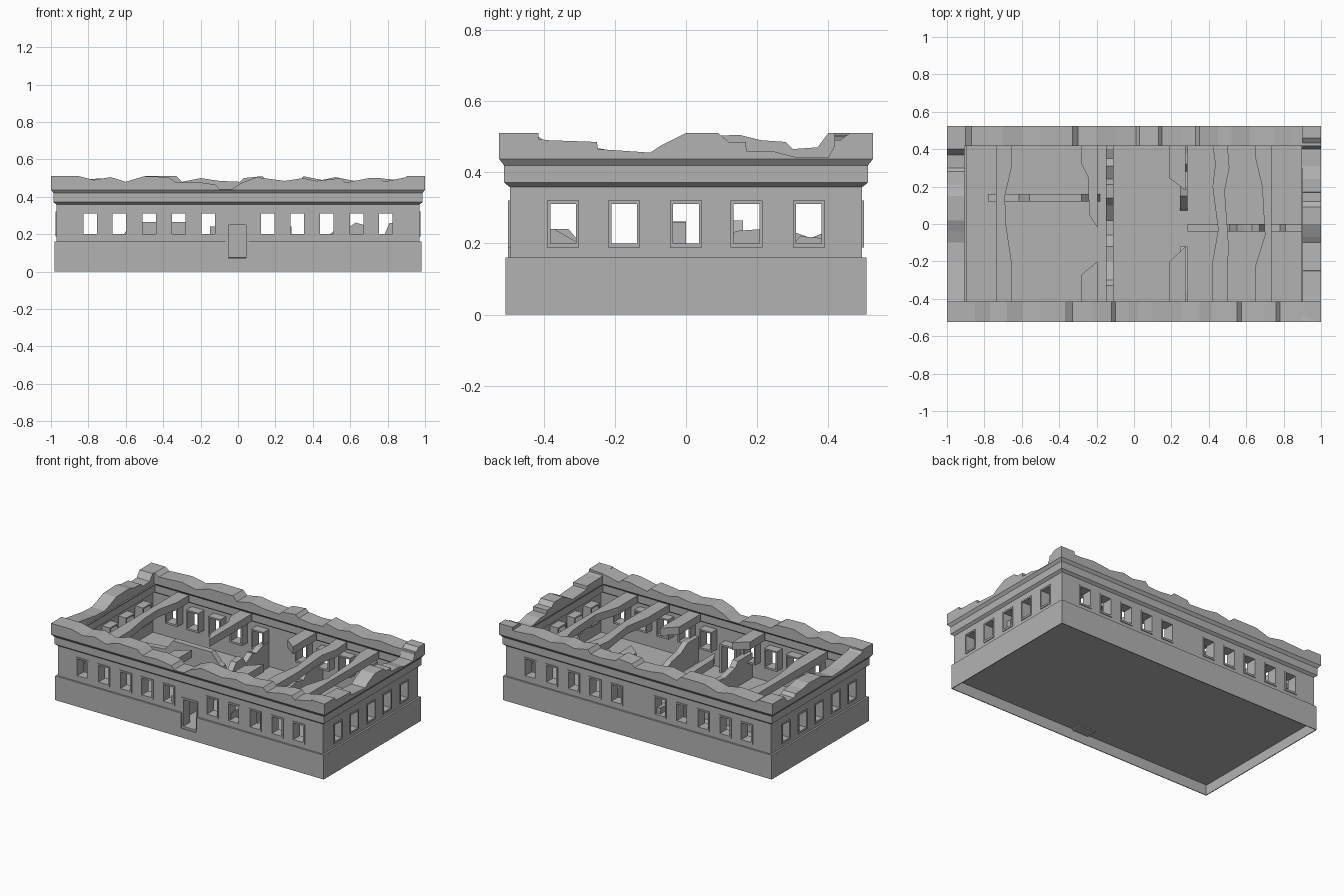
import bpy, bmesh

if "Cube" in bpy.data.objects:
    bpy.data.objects.remove(bpy.data.objects["Cube"])

HX, HY = 0.97, 0.495      # half size of the wall line
stone = bpy.data.materials.new("stone")
stone.diffuse_color = (.45, .45, .45, 1)
stone.use_nodes = True
stone.node_tree.nodes["Principled BSDF"].inputs["Base Color"].default_value = stone.diffuse_color


def finish(name, bm):
    bmesh.ops.recalc_face_normals(bm, faces=bm.faces)
    me = bpy.data.meshes.new(name)
    bm.to_mesh(me)
    bm.free()
    me.materials.append(stone)
    ob = bpy.data.objects.new(name, me)
    bpy.context.collection.objects.link(ob)
    return ob


def place(axis, u, v, w):
    return {'x': (w, u, v), 'y': (u, w, v), 'z': (u, v, w)}[axis]


def add_prism(bm, pts, axis, a, b):
    """Extrude a 2D outline along an axis from a to b."""
    lo = [bm.verts.new(place(axis, u, v, a)) for u, v in pts]
    hi = [bm.verts.new(place(axis, u, v, b)) for u, v in pts]
    bm.faces.new(lo)
    bm.faces.new(hi[::-1])
    for i in range(len(pts)):
        j = (i + 1) % len(pts)
        bm.faces.new((lo[i], lo[j], hi[j], hi[i]))


def prism(name, pts, axis, a, b):
    bm = bmesh.new()
    add_prism(bm, pts, axis, a, b)
    return finish(name, bm)


def rect(u0, u1, v0, v1):
    return [(u0, v0), (u1, v0), (u1, v1), (u0, v1)]


def loft(bm, loops):
    """Closed tube of quads through a closed series of loops."""
    rows = [[bm.verts.new(p) for p in lp] for lp in loops]
    for k in range(len(rows)):
        a, b = rows[k], rows[(k + 1) % len(rows)]
        for i in range(4):
            j = (i + 1) % 4
            bm.faces.new((a[i], a[j], b[j], b[i]))


def frame(name, axis, a, b, outer, inner):
    """Rectangular frame with a through hole."""
    bm = bmesh.new()
    loft(bm, [[place(axis, u, v, w) for u, v in rect(*r)]
              for r, w in ((outer, a), (outer, b), (inner, b), (inner, a))])
    return finish(name, bm)


# Outer walls: base, wall and cornice swept round the footprint
section = [(.012, 0), (.012, .16), (0, .16), (0, .358), (.016, .371), (.016, .419),
           (.03, .437), (-.075, .437), (-.057, .419), (-.057, .371), (-.04, .358),
           (-.008, .358), (-.008, .075), (.007, .07), (.007, 0)]
bm = bmesh.new()
loft(bm, [[(x, y, z) for x, y in rect(-HX - d, HX + d, -HY - d, HY + d)] for d, z in section])
walls = finish("walls", bm)

# Window and door openings, with box frames through the walls
openings = []   # axis, side, half size of wall, outer rect, inner rect
for s in (-1, 1):
    for m in (-1, 1):
        for c in (.16, .318, .475, .634, .79):
            openings.append(('y', s, HY, (m*c-.045, m*c+.045, .188, .32), (m*c-.036, m*c+.036, .2, .31)))
    for c in (-.345, -.174, 0, .17, .345):
        openings.append(('x', s, HX, (c-.045, c+.045, .188, .32), (c-.036, c+.036, .2, .31)))
openings.append(('y', -1, HY, (-.063, .055, .058, .262), (-.05, .042, .073, .25)))

cut = bmesh.new()
for axis, s, h, outer, inner in openings:
    name = "door_frame" if outer[2] < .1 else "window_frame"
    frame(name, axis, s*(h + .005), s*(h - .065), outer, inner)
    g = .002
    add_prism(cut, rect(outer[0]+g, outer[1]-g, outer[2]+g, outer[3]-g), axis, s*(h - .1), s*(h + .1))
cutter = finish("opening_cutter", cut)
cutter.hide_render = True
mod = walls.modifiers.new("openings", 'BOOLEAN')
mod.object, mod.operation, mod.solver = cutter, 'DIFFERENCE', 'EXACT'
bpy.context.view_layer.objects.active = walls
bpy.ops.object.modifier_apply(modifier=mod.name)
bpy.data.objects.remove(cutter)

# Floor slab
prism("floor", rect(-.978, .978, -.498, .503), 'z', .066, .073)

# Broken parapet on each side
front = [(-1, .51), (-.85, .51), (-.77, .49), (-.68, .505), (-.6, .48), (-.5, .51), (-.37, .505),
         (-.33, .475), (-.22, .48), (-.12, .465), (-.1, .442), (-.03, .442), (.02, .475), (.1, .505),
         (.25, .485), (.35, .5), (.42, .485), (.55, .5), (.575, .475), (.7, .5), (.76, .5),
         (.78, .48), (.9, .505), (1, .51)]
back = [(-1, .505), (-.9, .51), (-.87, .49), (-.7, .5), (-.6, .48), (-.5, .51), (-.33, .51),
        (-.3, .48), (-.2, .5), (-.1, .485), (.01, .48), (.03, .5), (.13, .51), (.15, .49), (.25, .48),
        (.33, .485), (.35, .51), (.45, .49), (.52, .505), (.62, .485), (.75, .5), (.85, .49), (1, .49)]
right = [(-.525, .51), (-.45, .5), (-.39, .49), (-.25, .485), (-.248, .465), (-.1, .455), (-.07, .475),
         (0, .51), (.09, .51), (.12, .485), (.168, .485), (.17, .46), (.24, .46), (.31, .442),
         (.4, .442), (.42, .48), (.46, .51), (.525, .51)]
left = [(-.525, .51), (-.43, .51), (-.4, .49), (-.3, .475), (-.2, .46), (-.1, .455), (-.04, .475),
        (.02, .5), (.15, .505), (.21, .49), (.28, .485), (.3, .465), (.37, .47), (.4, .51), (.525, .51)]
for name, prof, axis, a, b in (("front", front, 'y', -.525, -.415), ("back", back, 'y', .417, .525),
                               ("right", right, 'x', .9, 1), ("left", left, 'x', -1, -.905)):
    e = prof[-1][0]
    prism(name + "_parapet", [(-e, .437)] + prof + [(e, .437)], axis, a, b)

# Ceiling beams, some snapped in the middle (plan outlines)
Y = .425
beams = [
    [(-.738, -Y), (-.655, -Y), (-.655, -.2), (-.685, 0), (-.69, .15), (-.655, .3), (-.655, Y), (-.738, Y)],
    [(-.28, Y), (-.28, .32), (-.245, .25), (-.24, .05), (-.195, -.02), (-.195, Y)],
    [(-.28, -Y), (-.28, -.27), (-.195, -.2), (-.195, -Y)],
    [(.19, Y), (.19, .245), (.275, .18), (.275, Y)],
    [(.19, -Y), (.19, -.2), (.275, -.12), (.275, -Y)],
    [(.42, -Y), (.42, -.2), (.45, -.03), (.42, .2), (.435, .32), (.42, Y),
     (.5, Y), (.51, .3), (.485, .18), (.505, -.1), (.5, -Y)],
    [(.65, -Y), (.65, -.22), (.7, -.06), (.685, .2), (.65, .35), (.65, Y), (.735, Y), (.735, -Y)],
]
for outline in beams:
    prism("ceiling_beam", outline, 'z', .375, .425)

# Ruined inner partition walls
F = .07
prism("left_partition", [(-.78, F), (-.78, .18), (-.615, .195), (-.56, .265), (-.28, .265), (-.225, .2),
                         (-.2, .19), (-.18, F)], 'y', .12, .16)
prism("middle_partition", [(-.48, F), (-.48, .24), (-.33, .24), (-.3, .205), (-.2, .18), (-.12, .19),
                           (-.06, .13), (.02, .13), (.1, .19), (.14, .235), (.21, .24), (.24, .19),
                           (.31, .23), (.35, .215), (.4, .235), (.48, .24), (.48, F)], 'x', -.15, -.11)
for name, pts in (("front", [(-.48, F), (-.48, .24), (-.37, .24), (-.3, .2), (-.2, .18), (-.12, .14), (-.12, F)]),
                  ("back", [(.07, F), (.08, .1), (.15, .18), (.2, .19), (.28, .17), (.32, .22), (.38, .215),
                            (.48, .24), (.48, F)])):
    prism(name + "_cross_partition", pts, 'x', .245, .285)
prism("right_partition", [(.285, F), (.285, .19), (.48, .19), (.51, .215), (.55, .19),
                          (.59, .235), (.63, .262), (.67, .25), (.71, .18), (.78, .19), (.81, .26),
                          (.95, .26), (.95, F)], 'y', -.04, 0)
